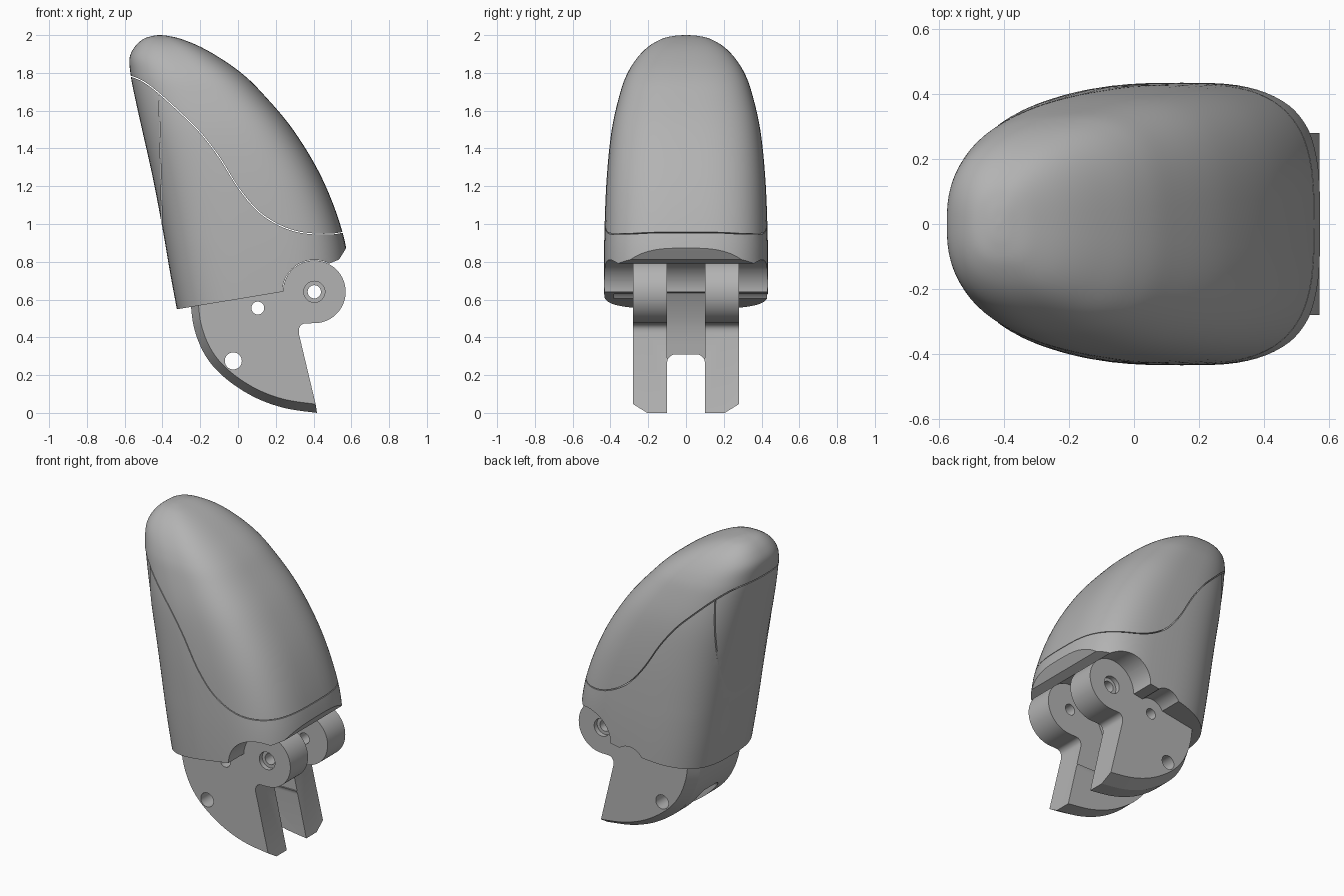
import bpy, bmesh, math
from mathutils import Vector

if "Cube" in bpy.data.objects:
    bpy.data.objects.remove(bpy.data.objects["Cube"])

grey = bpy.data.materials.new("mid_grey")
grey.use_nodes = True
grey.diffuse_color = (0.45, 0.45, 0.45, 1)
grey.node_tree.nodes["Principled BSDF"].inputs["Base Color"].default_value = grey.diffuse_color


def smooth_path(points, steps=6):
    """Catmull-Rom resampling of points of any dimension."""
    p = [points[0]] + list(points) + [points[-1]]
    out = []
    for i in range(1, len(p) - 2):
        for s in range(steps):
            t = s / steps
            out.append(tuple(
                0.5 * (2 * b + (c - a) * t + (2 * a - 5 * b + 4 * c - d) * t ** 2
                       + (3 * b - a - 3 * c + d) * t ** 3)
                for a, b, c, d in zip(*p[i - 1:i + 3])))
    return out + [tuple(points[-1])]


def loft(name, rings):
    """Closed solid through rings that share one point count."""
    bm = bmesh.new()
    rows = [[bm.verts.new(co) for co in ring] for ring in rings]
    n = len(rows[0])
    for lo, hi in zip(rows, rows[1:]):
        for i in range(n):
            bm.faces.new((lo[i], lo[(i + 1) % n], hi[(i + 1) % n], hi[i]))
    bm.faces.new(rows[0])
    bm.faces.new(rows[-1])
    bmesh.ops.recalc_face_normals(bm, faces=bm.faces)
    mesh = bpy.data.meshes.new(name)
    bm.to_mesh(mesh)
    bm.free()
    mesh.materials.append(grey)
    ob = bpy.data.objects.new(name, mesh)
    bpy.context.collection.objects.link(ob)
    return ob


def prism(name, outline, y0=-1, y1=1):
    return loft(name, [[(x, y, z) for x, z in outline] for y in (y0, y1)])


def arc(cx, cz, r, a0, a1, n):
    return [(cx + r * math.cos(math.radians(a0 + (a1 - a0) * i / n)),
             cz + r * math.sin(math.radians(a0 + (a1 - a0) * i / n))) for i in range(n + 1)]


def disc(x, z, r, y0=-1, y1=1):
    return prism("hole_cutter", arc(x, z, r, 0, 352.5, 47), y0, y1)


def carve(ob, *steps):
    """Apply boolean steps of (operation, cutter), then smooth the result."""
    for op, cutter in steps:
        cutter.hide_render = True
        m = ob.modifiers.new("cut", "BOOLEAN")
        m.operation, m.object, m.solver = op, cutter, "EXACT"
    deps = bpy.context.evaluated_depsgraph_get()
    mesh = bpy.data.meshes.new_from_object(ob.evaluated_get(deps))
    ob.modifiers.clear()
    ob.data = mesh
    bpy.ops.object.select_all(action="DESELECT")
    ob.select_set(True)
    bpy.context.view_layer.objects.active = ob
    bpy.ops.object.shade_smooth_by_angle(angle=math.radians(28))


# Shell sections: height, rear x, front x, half width
SECTIONS = [
    (0.4, -0.295, 0.6, 0.428), (0.7, -0.352, 0.592, 0.434), (0.95, -0.395, 0.555, 0.432),
    (1.24, -0.45, 0.446, 0.42), (1.5, -0.508, 0.291, 0.393), (1.7, -0.552, 0.122, 0.347),
    (1.8, -0.57, 0.017, 0.309), (1.88, -0.574, -0.097, 0.258), (1.94, -0.545, -0.203, 0.198),
    (1.98, -0.5, -0.303, 0.128), (1.996, -0.45, -0.373, 0.063), (2.0, -0.42, -0.411, 0.004)]


def shell(name, width=1.0):
    """Rounded sections, squarer toward the base and the front end."""
    rings = []
    for z, rear, front, half in smooth_path(SECTIONS):
        middle = rear + 0.54 * (front - rear)
        rise = min(1, max(0, z - 0.9))
        ring = []
        for i in range(80):
            a = math.tau * i / 80
            c, s = math.cos(a), math.sin(a)
            if c > 0:
                reach, e = front - middle, 2 / (3.1 - 0.3 * rise)
            else:
                reach, e = middle - rear, 2 / (3.0 - 0.5 * rise)
            ring.append((middle + reach * math.copysign(abs(c) ** e, c),
                         half * width * math.copysign(abs(s) ** e, s), z))
        rings.append(ring)
    return loft(name, rings)


# Cutters for the shell: seam, pad edge, knuckle notch with sloping base
KX, KZ = 0.404, 0.641
seam = smooth_path([(-0.7, 1.82), (-0.57, 1.78), (-0.5, 1.75), (-0.415, 1.685), (-0.3, 1.58),
                    (-0.2, 1.48), (-0.1, 1.35), (0, 1.19), (0.1, 1.07), (0.2, 1.0),
                    (0.3, 0.96), (0.4, 0.945), (0.5, 0.945), (0.58, 0.957), (0.8, 0.98)], 4)
GAP = 0.005
above = prism("seam_cutter", seam + [(0.8, 2.5), (-0.7, 2.5)])
above_gap = prism("seam_gap_cutter",
                  [(x + GAP * 0.6, z + GAP) for x, z in seam] + [(0.8, 2.5), (-0.7, 2.5)])


def rear_block(shift):
    return prism("pad_cutter", [(-0.9, 0.9), (-0.399 - shift, 0.9),
                                (-0.418 - shift, 1.7), (-0.418 - shift, 2.2), (-0.9, 2.2)])


rear = rear_block(0)
rear_gap = rear_block(0.002)
base = prism("base_cutter", [(-1, 0.437)] + arc(KX, KZ, 0.169, 180, 62, 24)
             + [(0.535, 0.812), (0.565, 0.86), (0.6, 0.92), (0.9, 0.92), (0.9, -0.5), (-1, -0.5)])
# Pin access pocket, open through the far wall
pocket = disc(0.105, 0.555, 0.1, -0.38, 1)

# Fingertip shell: dorsal cap, main body, rear pad
carve(shell("tip_cap"), ("INTERSECT", above_gap))
carve(shell("tip_body"), *[("DIFFERENCE", c) for c in (above, rear, base, pocket)])
carve(shell("rear_pad", 0.975), ("INTERSECT", rear_gap), ("DIFFERENCE", above))

# Inner link: curved heel, straight front and round knuckle, chamfered on the heel
heel = smooth_path([(-0.25, 0.575), (-0.235, 0.46), (-0.195, 0.345), (-0.13, 0.245),
                    (-0.03, 0.155), (0.1, 0.077), (0.25, 0.025), (0.418, 0.0)])
rest = [(0.322, 0.42)] + arc(0.358, 0.438, 0.036, 180, 100, 6)
rest += arc(KX, KZ, 0.166, -90, 180, 56) + [(0.2, 0.67), (-0.15, 0.62)]
pivot = Vector((0.32, 0.66))
inset = [tuple(pivot + (Vector(p) - pivot) * 0.93) for p in heel]
layers = [(-0.28, inset), (-0.205, heel), (0.205, heel), (0.28, inset)]
link = loft("knuckle_link", [[(x, y, z) for x, z in edge + rest] for y, edge in layers])

# Slot between the two lugs, rounded where it meets the web
lower = [(0.1, -0.2), (0.1, 0.265)] + arc(0.055, 0.265, 0.045, 0, 90, 8)[1:]
lower += [(-y, z) for y, z in reversed(lower)]
lower_slot = loft("lower_slot_cutter", [[(x, y, z) for y, z in lower] for x in (-0.6, 0.7)])
web_front = smooth_path([(0.1, 0.29), (0.12, 0.45), (0.165, 0.58), (0.22, 0.68), (0.29, 0.77)], 4)
upper_slot = prism("upper_slot_cutter", web_front + [(0.4, 0.9), (0.7, 0.9), (0.7, 0.29)], -0.1, 0.1)
cuts = [lower_slot, upper_slot, disc(KX, KZ, 0.035), disc(0.105, 0.555, 0.034),
        disc(-0.025, 0.275, 0.045)]
cuts += [disc(KX, KZ, 0.056, *ys) for ys in ((-0.4, -0.25), (0.25, 0.4))]
carve(link, *[("DIFFERENCE", c) for c in cuts])

# Remove the helpers
for ob in [o for o in bpy.data.objects if o.name.split(".")[0].endswith("_cutter")]:
    bpy.data.objects.remove(ob)
